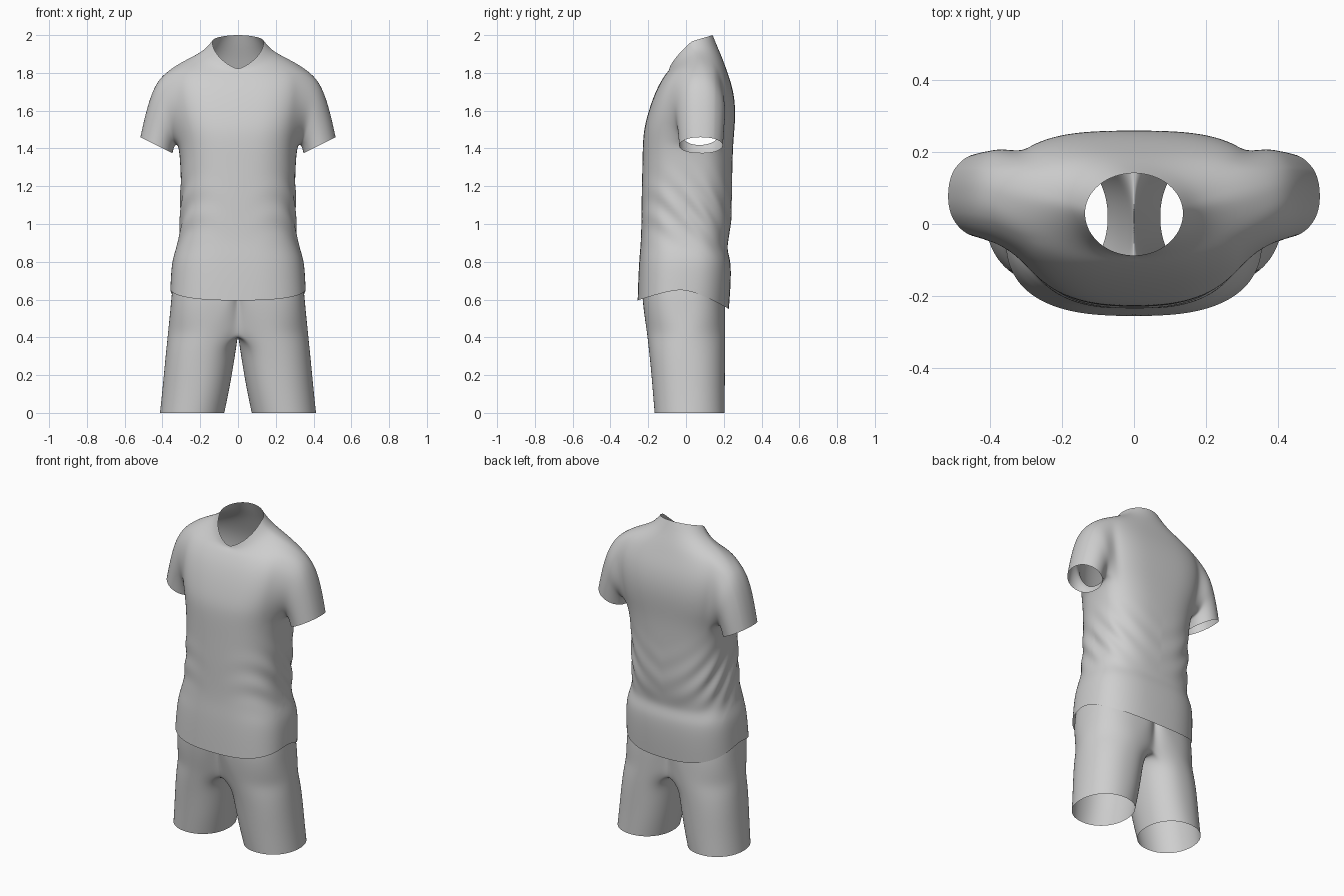
import bpy, bmesh, math
from mathutils import Vector

cube = bpy.data.objects.get("Cube")
if cube:
    bpy.data.objects.remove(cube, do_unlink=True)

fabric = bpy.data.materials.new("light_grey_fabric")
fabric.use_nodes = True
GREY = (0.62, 0.62, 0.62, 1)
fabric.diffuse_color = GREY
fabric.node_tree.nodes["Principled BSDF"].inputs["Base Color"].default_value = GREY

COLS = 32


def power(v, e):
    return math.copysign(abs(v) ** e, v)


def mix(a, b, t):
    return a + (b - a) * t


def skin(bm, upper, lower, skip=()):
    """Join two closed loops of vertices with quads."""
    n = len(upper)
    for k in range(n):
        if k not in skip:
            j = (k + 1) % n
            bm.faces.new((lower[k], lower[j], upper[j], upper[k]))


def finish(name, bm, mirror=False):
    """Turn a cage into a smooth, subdivided object."""
    bmesh.ops.recalc_face_normals(bm, faces=bm.faces)
    mesh = bpy.data.meshes.new(name)
    bm.to_mesh(mesh)
    bm.free()
    obj = bpy.data.objects.new(name, mesh)
    bpy.context.collection.objects.link(obj)
    mesh.materials.append(fabric)
    bpy.ops.object.select_all(action="DESELECT")
    bpy.context.view_layer.objects.active = obj
    obj.select_set(True)
    if mirror:
        mod = obj.modifiers.new("Mirror", "MIRROR")
        mod.use_clip = True
        mod.merge_threshold = 0.0005
        bpy.ops.object.modifier_apply(modifier=mod.name)
    mod = obj.modifiers.new("Subdivision", "SUBSURF")
    mod.levels = mod.render_levels = 3
    bpy.ops.object.modifier_apply(modifier=mod.name)
    bpy.ops.object.shade_smooth()
    return obj


# Shirt body rings: z front, z side, z back, half width,
# y front, y back, y of side, roundness, neckline curve
SHIRT = [
    (0.595, 0.655, 0.55, 0.36, -0.257, 0.228, -0.02, 0.75, 0),
    (0.70, 0.74, 0.68, 0.356, -0.254, 0.238, -0.01, 0.75, 0),
    (0.82, 0.82, 0.81, 0.348, -0.248, 0.24, 0.0, 0.75, 0),
    (0.90, 0.90, 0.87, 0.318, -0.24, 0.212, 0.0, 0.76, 0),
    (1.00, 1.00, 0.97, 0.306, -0.237, 0.24, 0.01, 0.77, 0),
    (1.15, 1.15, 1.15, 0.304, -0.236, 0.245, 0.02, 0.78, 0),
    (1.30, 1.30, 1.30, 0.304, -0.232, 0.246, 0.04, 0.77, 0),
    (1.42, 1.42, 1.42, 0.316, -0.23, 0.25, 0.06, 0.74, 0),
    (1.50, 1.50, 1.50, 0.332, -0.224, 0.257, 0.08, 0.7, 0),
    (1.58, 1.58, 1.58, 0.348, -0.204, 0.262, 0.08, 0.68, 0),
    (1.66, 1.67, 1.66, 0.36, -0.178, 0.258, 0.08, 0.68, 0),
    (1.73, 1.76, 1.74, 0.36, -0.148, 0.242, 0.08, 0.7, 0),
    (1.78, 1.84, 1.82, 0.335, -0.118, 0.214, 0.075, 0.78, 0),
    (1.80, 1.88, 1.88, 0.255, -0.102, 0.192, 0.06, 0.88, 0.1),
    (1.81, 1.917, 1.94, 0.178, -0.092, 0.166, 0.045, 0.95, 0.2),
    (1.82, 1.967, 2.0, 0.137, -0.088, 0.142, 0.03, 1, 0.3),
]
HOLE_LOW, HOLE_HIGH, HOLE_HALF = 7, 12, 3

bm = bmesh.new()
rings = []
for zf, zs, zb, hw, yf, yb, yc, e, curve in SHIRT:
    ring = []
    for k in range(COLS):
        a = math.tau * k / COLS
        c, s = math.cos(a), math.sin(a)
        if s < 0:
            w = mix(-s, 1 - abs(c), curve)
            y, z = mix(yc, yf, power(-s, e)), mix(zs, zf, w)
        else:
            y, z = mix(yc, yb, power(s, e)), mix(zs, zb, s)
        ring.append(bm.verts.new((hw * power(c, e), y, z)))
    rings.append(ring)

# Leave armholes open on both sides
half = COLS // 2
holes = [(start + k) % COLS for start in (0, half) for k in range(-HOLE_HALF, HOLE_HALF)]
for r in range(len(rings) - 1):
    skin(bm, rings[r + 1], rings[r], holes if HOLE_LOW <= r < HOLE_HIGH else ())

# Sleeve rings: top x, top z, bottom x, bottom z, y centre, y radius
SLEEVE = [
    (0.41, 1.785, 0.328, 1.413, 0.075, 0.138),
    (0.457, 1.70, 0.335, 1.405, 0.077, 0.13),
    (0.492, 1.58, 0.34, 1.393, 0.079, 0.124),
    (0.518, 1.46, 0.344, 1.373, 0.079, 0.119),
]
for start, side in ((0, 1), (half, -1)):
    span = range(-HOLE_HALF, HOLE_HALF + 1)
    rows = range(HOLE_LOW + 1, HOLE_HIGH)
    loop = [rings[HOLE_LOW][(start + k) % COLS] for k in span]
    loop += [rings[r][(start + HOLE_HALF) % COLS] for r in rows]
    loop += [rings[HOLE_HIGH][(start + k) % COLS] for k in reversed(span)]
    loop += [rings[r][(start - HOLE_HALF) % COLS] for r in reversed(rows)]
    ys, zs = [v.co.y for v in loop], [v.co.z for v in loop]
    my, mz = (min(ys) + max(ys)) / 2, (min(zs) + max(zs)) / 2
    hy, hz = max(ys) - my, max(zs) - mz
    angles = [math.atan2((v.co.z - mz) / hz, (v.co.y - my) / hy) for v in loop]
    last = loop
    for tx, tz, bx, bz, yc, ry in SLEEVE:
        ring = []
        for a in angles:
            t = (math.sin(a) + 1) / 2
            ring.append(bm.verts.new((side * mix(bx, tx, t), yc + ry * math.cos(a), mix(bz, tz, t))))
        skin(bm, ring, last)
        last = ring
shirt = finish("shirt", bm)

# Diagonal drape folds around the waist
for v in shirt.data.vertices:
    x, y, z = v.co
    if abs(x) < 0.325 and z < 1.38:
        reach = math.exp(-((z - 1.08) / 0.14) ** 2)
        sides = min(1, abs(x) / 0.28) ** 2 + (0.35 if y > 0 else 0)
        wave = math.sin(math.tau * (z + 1.25 * y - 0.6 * abs(x)) / 0.16)
        out = Vector((x, y, 0)).normalized()
        v.co += out * 0.0045 * reach * sides * wave

# Shorts, one half: z, leg centre x, inner x, outer x, y front, y back, roundness
SHORTS = [
    (0.80, 0, 0, 0.325, -0.215, 0.195, 0.75),
    (0.66, 0.03, 0, 0.35, -0.236, 0.205, 0.75),
    (0.56, 0.09, 0, 0.358, -0.227, 0.208, 0.8),
    (0.48, 0.125, 0, 0.366, -0.216, 0.208, 0.9),
    (0.42, 0.15, 0, 0.372, -0.207, 0.208, 1.0),
    (0.35, 0.17, 0.008, 0.379, -0.199, 0.208, 0.92),
    (0.25, 0.195, 0.024, 0.389, -0.188, 0.207, 0.9),
    (0.12, 0.215, 0.046, 0.401, -0.177, 0.206, 0.92),
    (0.0, 0.24, 0.072, 0.414, -0.167, 0.206, 0.95),
]
CLEFT = 3
inner = range(COLS // 4 + CLEFT, 3 * COLS // 4 - CLEFT)
bm = bmesh.new()
last = None
for z, cx, xi, xo, yf, yb, e in SHORTS:
    joined = xi == 0
    # Above the crotch the inner side bends quickly to the centre line
    reach = math.sin(math.tau * CLEFT / COLS) if joined else 1
    ring = []
    for k in range(COLS):
        a = math.tau * k / COLS
        c, s = math.cos(a), power(math.sin(a), e)
        if c > 0:
            x = mix(cx, xo, power(c, e))
        else:
            bend = min(1, -c / reach + 1e-6)
            x = mix(cx, xi, bend ** e)
        ring.append(bm.verts.new((x, mix(yf, yb, (s + 1) / 2), z)))
    if last:
        skin(bm, last, ring, inner if joined else ())
    last = ring
loose = [v for v in bm.verts if not v.link_faces]
bmesh.ops.delete(bm, geom=loose, context="VERTS")
finish("shorts", bm, mirror=True)
